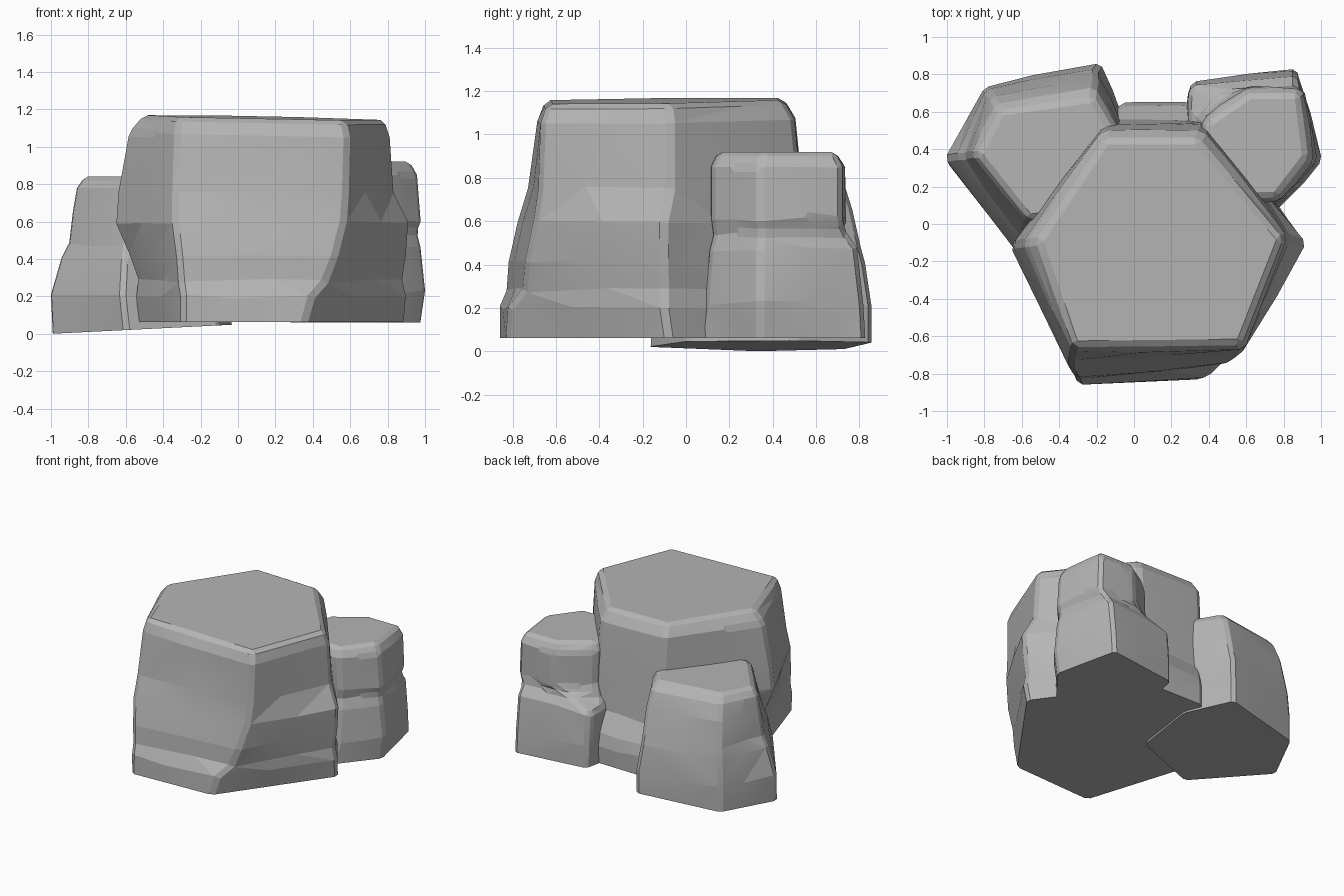
import bpy, bmesh, math, random
from mathutils import Vector

random.seed(4)
default_cube = bpy.data.objects.get("Cube")
if default_cube:
    bpy.data.objects.remove(default_cube, do_unlink=True)

# One plain stone colour
stone = bpy.data.materials.new("stone grey")
stone.use_nodes = True
colour = (0.46, 0.46, 0.46, 1)
stone.diffuse_color = colour
stone.node_tree.nodes["Principled BSDF"].inputs["Base Color"].default_value = colour


def ring_points(corners, z, tilt, rough):
    """Outline corners plus a slightly roughened midpoint on every side."""
    points = []
    for i, corner in enumerate(corners):
        a = Vector(corner)
        b = Vector(corners[(i + 1) % len(corners)])
        side = b - a
        outward = Vector((side.y, -side.x)).normalized()
        middle = a.lerp(b, random.uniform(.35, .65)) + outward * random.uniform(0, rough)
        points += [a, middle]
    return [(p.x, p.y, z + tilt[0] * p.x + tilt[1] * p.y) for p in points]


def make_rock(name, layers, chip, bottom_tilt=(0, 0), top_tilt=(0, 0)):
    """Loft a stack of outlines into a boulder with chipped ridges."""
    bm = bmesh.new()
    rings = []
    last = len(layers) - 1
    for i, (z, corners) in enumerate(layers):
        tilt = bottom_tilt if i == 0 else top_tilt if i >= last - 1 else (0, 0)
        rough = 0 if i in (0, last) else .012
        ring = ring_points(corners, z, tilt, rough)
        if 0 < i < last - 1:
            ring = [(x, y, h + random.uniform(-.012, .012)) for x, y, h in ring]
        rings.append([bm.verts.new(p) for p in ring])

    # Side walls, then the flat base and the flat top
    count = len(rings[0])
    for low, high in zip(rings, rings[1:]):
        for j in range(count):
            k = (j + 1) % count
            bm.faces.new((low[j], low[k], high[k], high[j]))
    base = bm.faces.new(rings[0][::-1])
    bm.faces.new(rings[-1])

    # Chip every sharp ridge but the base rim, then break the walls into facets
    bm.normal_update()
    ridges = [e for e in bm.edges
              if e.calc_face_angle(0) > math.radians(28) and base not in e.link_faces]
    bmesh.ops.bevel(bm, geom=ridges, offset=chip, offset_type='OFFSET',
                    segments=1, profile=.5, affect='EDGES', clamp_overlap=True)
    bmesh.ops.triangulate(bm, faces=[f for f in bm.faces if len(f.verts) == 4])
    bmesh.ops.recalc_face_normals(bm, faces=bm.faces)

    mesh = bpy.data.meshes.new(name)
    bm.to_mesh(mesh)
    bm.free()
    mesh.materials.append(stone)
    rock = bpy.data.objects.new(name, mesh)
    bpy.context.collection.objects.link(rock)
    bpy.ops.object.select_all(action='DESELECT')
    rock.select_set(True)
    bpy.context.view_layer.objects.active = rock
    bpy.ops.object.shade_smooth_by_angle(angle=math.radians(8))


# Main boulder: front pair, left tip, back pair, right tip
main_layers = [
    (.062, [(-.3, -.86), (.36, -.83), (.9, -.08), (.37, .64), (-.07, .65), (-.54, -.1)]),
    (.2, [(-.3, -.86), (.4, -.82), (.91, -.1), (.37, .65), (-.07, .65), (-.55, -.12)]),
    (.29, [(-.31, -.83), (.47, -.75), (.89, -.1), (.37, .63), (-.08, .63), (-.54, -.12)]),
    (.42, [(-.32, -.82), (.52, -.74), (.91, -.1), (.38, .55), (-.14, .56), (-.59, -.12)]),
    (.6, [(-.34, -.78), (.57, -.7), (.92, -.1), (.38, .54), (-.15, .54), (-.66, -.12)]),
    (.76, [(-.34, -.73), (.58, -.68), (.84, -.07), (.38, .53), (-.16, .53), (-.65, -.11)]),
    (1.07, [(-.33, -.68), (.59, -.67), (.82, -.07), (.37, .5), (-.17, .5), (-.59, -.1)]),
    (1.16, [(-.32, -.65), (.57, -.64), (.79, -.08), (.34, .45), (-.15, .45), (-.51, -.09)]),
]
make_rock("main_boulder", main_layers, .025, top_tilt=(-.02, .012))

# Low boulder on the right: front, two buried corners, back pair, outer tip
low_layers = [
    (.05, [(-.6, -.17), (-.1, 0), (-.03, .5), (-.18, .86), (-.8, .73), (-1, .33)]),
    (.2, [(-.62, -.16), (-.1, .05), (-.05, .54), (-.18, .86), (-.8, .73), (-1.01, .35)]),
    (.4, [(-.61, -.11), (-.1, .1), (-.07, .54), (-.2, .83), (-.79, .72), (-.95, .36)]),
    (.48, [(-.6, -.07), (-.1, .1), (-.07, .54), (-.2, .81), (-.78, .71), (-.91, .36)]),
    (.66, [(-.58, -.02), (-.1, .1), (-.08, .53), (-.2, .77), (-.76, .68), (-.89, .37)]),
    (.78, [(-.57, .01), (-.1, .1), (-.09, .52), (-.21, .73), (-.74, .64), (-.87, .37)]),
    (.84, [(-.56, .03), (-.15, .1), (-.12, .5), (-.22, .67), (-.71, .6), (-.83, .37)]),
]
make_rock("low_boulder", low_layers, .022, bottom_tilt=(.05, 0))

# Layered boulder on the left: front, outer tip, back pair, two buried corners
layered_layers = [
    (.06, [(.75, .06), (.98, .34), (.87, .83), (.31, .76), (.28, .62), (.3, .1)]),
    (.22, [(.78, .09), (1.005, .34), (.87, .82), (.31, .76), (.28, .62), (.3, .1)]),
    (.47, [(.78, .11), (.98, .34), (.87, .79), (.31, .74), (.29, .61), (.3, .1)]),
    (.54, [(.77, .13), (.96, .35), (.87, .74), (.5, .71), (.35, .58), (.3, .1)]),
    (.61, [(.78, .12), (.98, .34), (.91, .72), (.61, .74), (.37, .57), (.3, .1)]),
    (.85, [(.77, .12), (.96, .34), (.9, .72), (.61, .73), (.37, .56), (.3, .1)]),
    (.92, [(.76, .15), (.92, .36), (.88, .69), (.62, .69), (.4, .54), (.3, .14)]),
]
make_rock("layered_boulder", layered_layers, .022)
